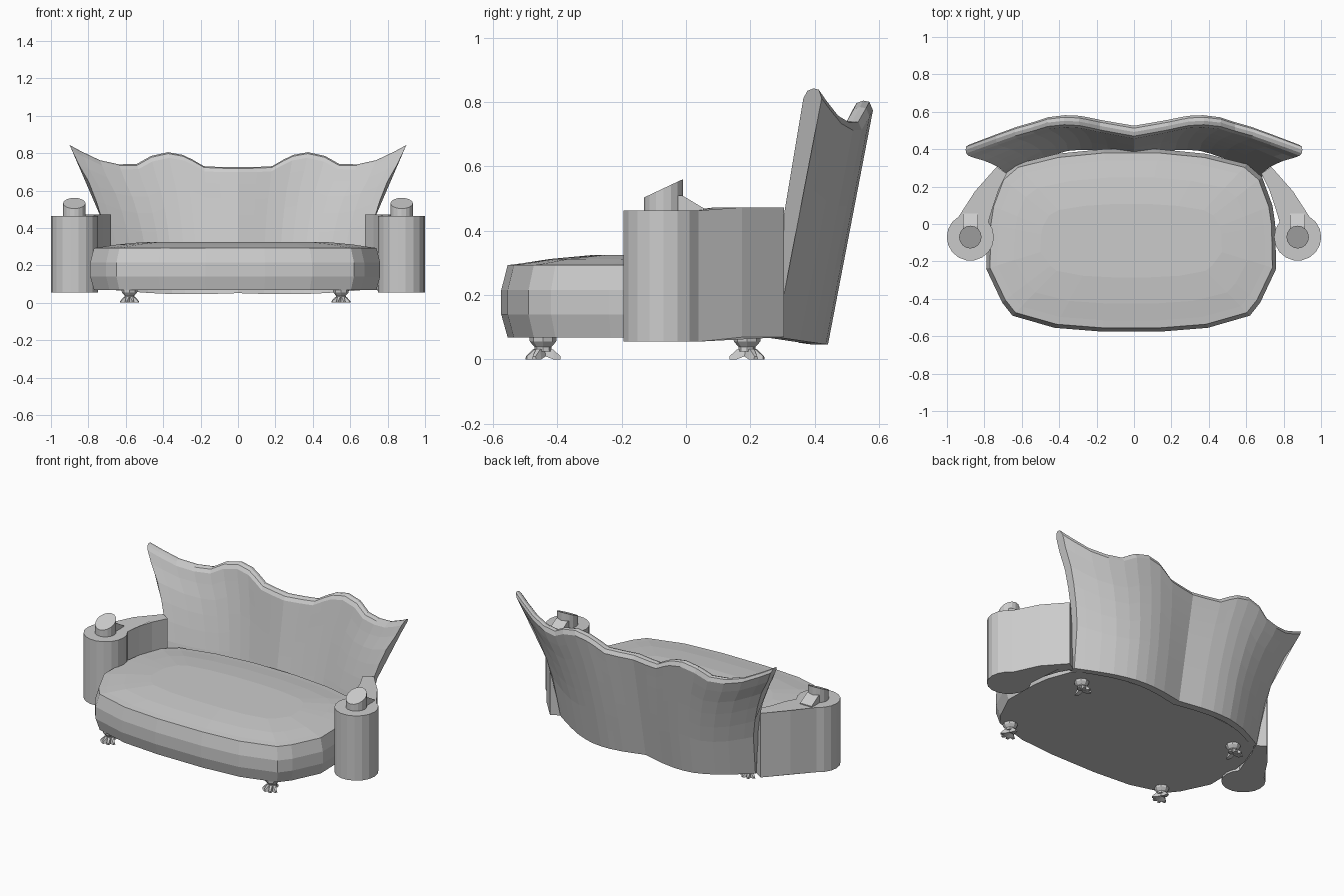
import bpy, bmesh, math
from mathutils import Vector

if "Cube" in bpy.data.objects:
    bpy.data.objects.remove(bpy.data.objects["Cube"])


def finish(name, bm):
    bmesh.ops.recalc_face_normals(bm, faces=bm.faces)
    me = bpy.data.meshes.new(name)
    bm.to_mesh(me)
    bm.free()
    ob = bpy.data.objects.new(name, me)
    bpy.context.collection.objects.link(ob)
    return ob


def loft(name, rings, bm=None):
    """Skin a list of equal-length closed rings and cap both ends."""
    own = bm is None
    bm = bm or bmesh.new()
    vs = [[bm.verts.new(p) for p in r] for r in rings]
    n = len(vs[0])
    for a, b in zip(vs, vs[1:]):
        for i in range(n):
            j = (i + 1) % n
            bm.faces.new((a[i], a[j], b[j], b[i]))
    bm.faces.new(vs[0])
    bm.faces.new(vs[-1])
    return finish(name, bm) if own else bm


def lerp_table(tab, t):
    for (a, va), (b, vb) in zip(tab, tab[1:]):
        if t <= b:
            return va + (vb - va) * (t - a) / (b - a)
    return tab[-1][1]


SHIFT = -0.015  # seat and feet sit slightly left of centre

# Seat: rounded outline lofted upward into a bulging, domed cushion
half = [(.16, -.575), (.41, -.555), (.635, -.49), (.69, -.42), (.775, -.24), (.77, 0),
        (.755, .1), (.70, .25), (.62, .32), (.4, .375), (.15, .40)]
outline = half + [(-x, y) for x, y in reversed(half)]


def seat_ring(inset, z):
    cy = -.09
    sx, sy = 1 - inset / .775, 1 - inset / .485
    return [(x * sx + SHIFT, cy + (y - cy) * sy, z) for x, y in outline]


loft("seat", [seat_ring(*r) for r in
              ((.02, .068), (0, .14), (0, .215), (.02, .293), (.06, .298), (.15, .312), (.29, .325))])

# Backrest: scalloped plan, leaning back, flaring out to pointed wings
crest = [(0, .725), (.1, .726), (.18, .73), (.24, .765), (.29, .79), (.37, .805), (.46, .785),
         (.535, .742), (.63, .74), (.73, .762), (.83, .81), (.89, .843)]
plan = [(0, .40), (.2, .43), (.36, .444), (.5, .438), (.67, .405), (.85, .34), (1, .275)]
flare = [(0, .68), (.33, .70), (.53, .735), (.73, .79), (.86, .85), (1, .90)]
levels = (0, .17, .33, .48, .62, .75, .87, .96)


def back_column(x, top):
    sgn, u = (-1 if x < 0 else 1), abs(x) / .89
    b = lerp_table(plan, u)
    z0 = .07 - .025 * (b - .27) / .175

    def point(v, depth):
        z = z0 + v * (top - z0)
        thick = (.05 - .012 * u) + .02 * v
        return (sgn * u * lerp_table(flare, v), b + .192 * (z - .045) - depth * thick, z)
    ring = [point(v, 0) for v in levels]
    ring += [point(.995, .25), point(1, .55), point(.99, .85)]
    ring += [point(v, 1) for v in reversed(levels)]
    return ring


columns = [(-x, z) for x, z in reversed(crest[1:])] + crest
loft("backrest", [back_column(x, z) for x, z in columns])

# Arms: round front post with a tail tapering into the backrest, plus a slanted knob
for side, label in ((1, "right"), (-1, "left")):
    cx, cy, r = .875, -.07, .126
    arc = [(cx + r * math.cos(math.radians(a)), cy + r * math.sin(math.radians(a)))
           for a in range(-220, 61, 20)]
    arm = arc + [(.85, .175), (.735, .305), (.68, .27), (.725, .18), (.755, .09)]
    loft(label + "_arm", [[(side * x, y, .055 + (.014 if y > .06 else 0)) for x, y in arm],
                          [(side * x, y, .463 + (.01 if y > .06 else 0)) for x, y in arm]])
    circle = [(.06 * math.cos(i * math.tau / 16), .061 * math.sin(i * math.tau / 16)) for i in range(16)]
    loft(label + "_arm_knob", [
        [(side * (cx + x), -.07 + y, .455) for x, y in circle],
        [(side * (cx + x), -.07 + y, .532 + .47 * y) for x, y in circle]])
    # Small ramp behind the knob
    loft(label + "_arm_ramp", [
        [(side * (cx + w), y, z) for y, z in ((-.05, .455), (-.05, .51), (-.012, .51), (.055, .47), (.055, .455))]
        for w in (-.04, .04)])


# Feet: waisted block on top of three splayed claws
def foot(name, x, y, direction):
    bm = bmesh.new()
    prof = ((.075, .043), (.055, .041), (.038, .026), (.024, .028))
    loft(name, [[(x + r * math.cos(i * math.tau / 8), y + r * math.sin(i * math.tau / 8), z)
                 for i in range(8)] for z, r in prof], bm)
    for deg in (-60, -20, 20, 60, 180):
        a = math.radians(deg)
        d = Vector((math.sin(a), direction * math.cos(a), 0))
        s = Vector((-d.y, d.x, 0))
        base = Vector((x, y, 0))
        rings = []
        for dist, lo, hi, w in ((0, .012, .04, .014), (.032, 0, .03, .013), (.055, 0, .009, .008)):
            c = base + d * dist
            rings.append([c - s * w + Vector((0, 0, lo)), c + s * w + Vector((0, 0, lo)),
                          c + s * w * .6 + Vector((0, 0, hi)), c - s * w * .6 + Vector((0, 0, hi))])
        loft(name, rings, bm)
    finish(name, bm)


for sx, lx in ((-1, "left"), (1, "right")):
    foot("front_%s_foot" % lx, SHIFT + sx * .565, -.445, -1)
    foot("back_%s_foot" % lx, SHIFT + sx * .565, .19, 1)
